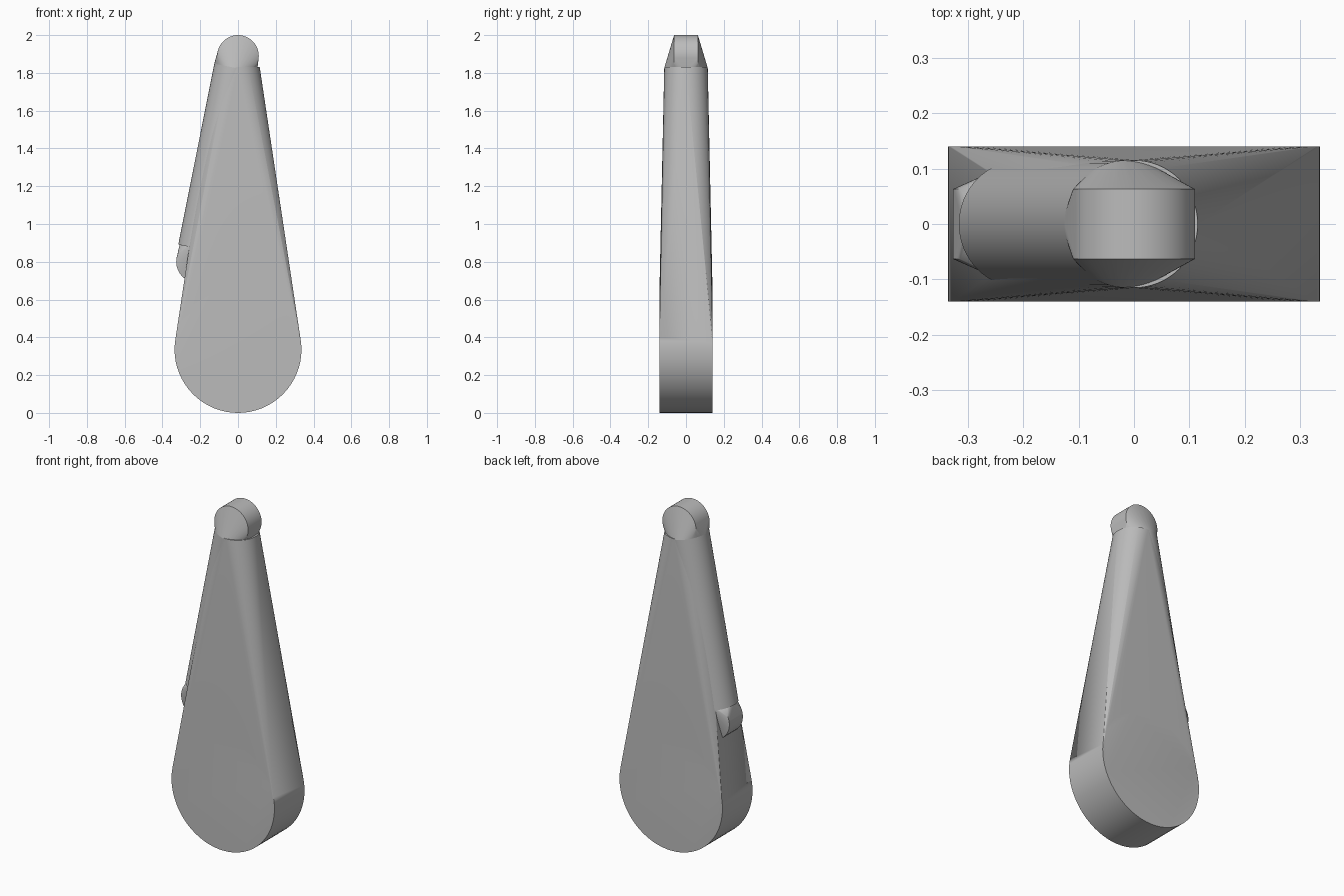
import bpy, bmesh, math
from mathutils import Vector, Matrix

cube = bpy.data.objects.get("Cube")
if cube:
    bpy.data.objects.remove(cube)

grey = bpy.data.materials.new("plain grey")
grey.use_nodes = True
colour = (0.5, 0.5, 0.5, 1)
grey.diffuse_color = colour
grey.node_tree.nodes["Principled BSDF"].inputs["Base Color"].default_value = colour

SIDES = 64


def ring(centre, radius, axis):
    """Circle of points around an axis."""
    turn = Vector(axis).to_track_quat('Z', 'Y').to_matrix()
    step = math.tau / SIDES
    return [Vector(centre) + turn @ Vector((math.cos(i * step), math.sin(i * step), 0)) * radius
            for i in range(SIDES)]


def disc(centre, radius, half_width):
    """Both rims of a short cylinder lying along y."""
    side = Vector((0, half_width, 0))
    return ring(centre - side, radius, (0, 1, 0)) + ring(centre + side, radius, (0, 1, 0))


def skin(name, points):
    """Stretch a closed skin over sets of rims."""
    bm = bmesh.new()
    for p in points:
        bm.verts.new(p)
    hull = bmesh.ops.convex_hull(bm, input=bm.verts[:])
    loose = list({g for g in hull["geom_interior"] + hull["geom_unused"]
                  if isinstance(g, bmesh.types.BMVert)})
    bmesh.ops.delete(bm, geom=loose, context='VERTS')
    bmesh.ops.dissolve_limit(bm, angle_limit=0.002, verts=bm.verts[:], edges=bm.edges[:])
    bmesh.ops.recalc_face_normals(bm, faces=bm.faces[:])
    mesh = bpy.data.meshes.new(name)
    bm.to_mesh(mesh)
    bm.free()
    mesh.materials.append(grey)
    obj = bpy.data.objects.new(name, mesh)
    bpy.context.collection.objects.link(obj)
    bpy.ops.object.select_all(action='DESELECT')
    obj.select_set(True)
    bpy.context.view_layer.objects.active = obj
    bpy.ops.object.shade_smooth_by_angle(angle=math.radians(30))


# Teardrop body, from a wide disc up to a small round neck
skin("body", disc(Vector((0, 0, 0.336)), 0.336, 0.14)
     + ring((0, 0, 1.83), 0.115, (0, 0, 1)))

# Leaning round rod with a flattened knuckle at each end
top = Vector((0, 0, 1.89))
low = Vector((-0.217, 0, 0.80))
lean = (top - low).normalized()
upper_rim = ring(top - lean * 0.065, 0.115, lean)
lower_rim = ring(low + lean * 0.07, 0.115, lean)
skin("rod", upper_rim + lower_rim)
skin("top_knuckle", disc(top, 0.11, 0.063) + upper_rim)
skin("lower_knuckle", disc(low, 0.11, 0.063) + ring(low + lean * 0.07, 0.108, lean))
